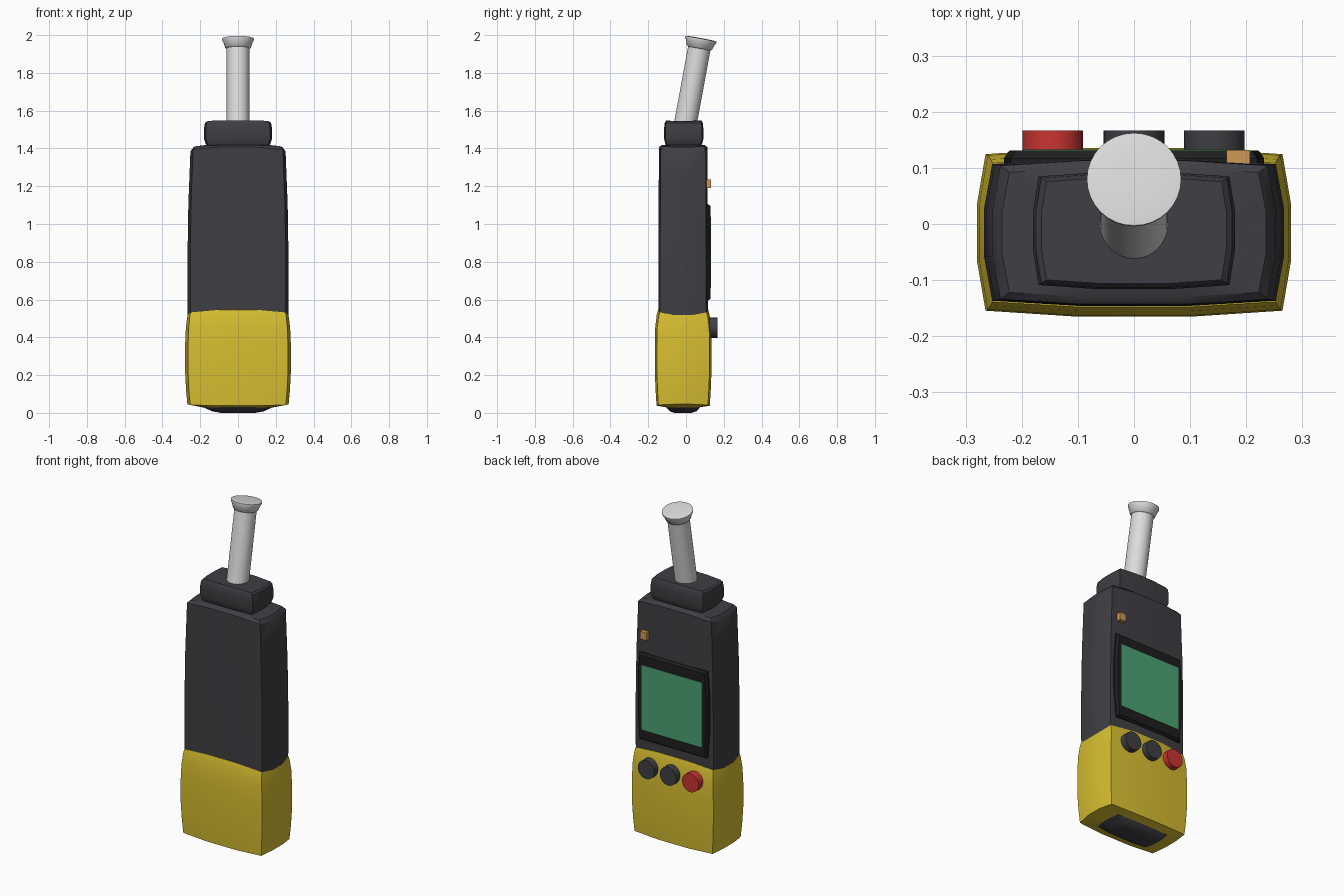
import bpy, bmesh, math
from mathutils import Matrix, Vector

if "Cube" in bpy.data.objects:
    bpy.data.objects.remove(bpy.data.objects["Cube"])

CY = -0.015  # depth centre of the handheld case


def mat(name, r, g, b):
    m = bpy.data.materials.new(name)
    m.diffuse_color = (r, g, b, 1)
    m.use_nodes = True
    m.node_tree.nodes["Principled BSDF"].inputs["Base Color"].default_value = m.diffuse_color
    return m


YELLOW = mat("yellow", 0.68, 0.52, 0.03)
DARK = mat("charcoal", 0.05, 0.05, 0.058)
BLACK = mat("black", 0.013, 0.013, 0.014)
GREEN = mat("screen green", 0.07, 0.36, 0.17)
RED = mat("red", 0.58, 0.035, 0.03)
GREY = mat("light grey", 0.72, 0.72, 0.72)
ORANGE = mat("orange", 0.62, 0.32, 0.09)


def finish(name, bm, material, angle=35):
    bmesh.ops.recalc_face_normals(bm, faces=bm.faces[:])
    me = bpy.data.meshes.new(name)
    bm.to_mesh(me)
    bm.free()
    me.materials.append(material)
    ob = bpy.data.objects.new(name, me)
    bpy.context.collection.objects.link(ob)
    bpy.ops.object.select_all(action='DESELECT')
    ob.select_set(True)
    bpy.context.view_layer.objects.active = ob
    bpy.ops.object.shade_smooth_by_angle(angle=math.radians(angle))
    return ob


# Rounded twelve-sided case section: (x, y, rim lift)
SECTION = [(1, .33, -1), (.945, .93, 0), (.37, 1, 1), (-.37, 1, 1), (-.945, .93, 0), (-1, .33, -1),
           (-1, -.33, -1), (-.945, -.93, 0), (-.37, -1, 1), (.37, -1, 1), (.945, -.93, 0), (1, -.33, -1)]


def loft(name, rings, material, cy=CY, angle=35):
    """Rings are (half width, half depth, height, rim lift)."""
    bm = bmesh.new()
    loops = [[bm.verts.new((x * hx, cy + y * hy, z + d * lift)) for x, y, d in SECTION]
             for hx, hy, z, lift in rings]
    for a, b in zip(loops, loops[1:]):
        for i in range(12):
            j = (i + 1) % 12
            bm.faces.new((a[i], a[j], b[j], b[i]))
    bm.faces.new(loops[0])
    bm.faces.new(loops[-1])
    return finish(name, bm, material, angle)


def lathe(name, profile, material, base, axis, sides=32, angle=35):
    """Turn a (radius, distance) profile around an axis."""
    bm = bmesh.new()
    turn = Vector((0, 0, 1)).rotation_difference(Vector(axis)).to_matrix().to_4x4()
    turn = Matrix.Translation(base) @ turn
    loops = []
    for r, h in profile:
        loops.append([bm.verts.new(turn @ Vector((r * math.cos(t), r * math.sin(t), h)))
                      for t in (2 * math.pi * i / sides for i in range(sides))])
    for a, b in zip(loops, loops[1:]):
        for i in range(sides):
            j = (i + 1) % sides
            bm.faces.new((a[i], a[j], b[j], b[i]))
    bm.faces.new(loops[0])
    bm.faces.new(loops[-1])
    return finish(name, bm, material, angle)


def plate(name, outlines, material):
    """Stack of upright outlines, each (y, [(x, z), ...])."""
    bm = bmesh.new()
    loops = [[bm.verts.new((x, y, z)) for x, z in pts] for y, pts in outlines]
    n = len(loops[0])
    for a, b in zip(loops, loops[1:]):
        for i in range(n):
            j = (i + 1) % n
            bm.faces.new((a[i], a[j], b[j], b[i]))
    bm.faces.new(loops[0])
    bm.faces.new(loops[-1])
    return finish(name, bm, material, 20)


def rect(hx, z0, z1, cx=0):
    return [(cx - hx, z0), (cx + hx, z0), (cx + hx, z1), (cx - hx, z1)]


def bowed(hx, z0, z1, bow):
    """Rectangle whose sides bulge outward at mid height."""
    a, b = z0 + (z1 - z0) * .3, z0 + (z1 - z0) * .7
    h = hx - bow
    return [(-h, z0), (h, z0), (hx, a), (hx, b), (h, z1), (-h, z1), (-hx, b), (-hx, a)]


# Main dark case
loft("case", [(.262, .128, .30, .0), (.267, .131, .55, .0), (.267, .131, .85, .0),
              (.263, .130, 1.10, .0), (.256, .129, 1.28, .0), (.252, .128, 1.395, .012),
              (.235, .115, 1.412, .005), (.15, .07, 1.42, 0)], DARK)

# Yellow grip sleeve
loft("grip", [(.15, .075, .022, 0), (.19, .09, .03, 0), (.268, .141, .042, -.004),
              (.275, .146, .12, 0), (.28, .150, .22, 0), (.28, .150, .36, 0),
              (.276, .148, .45, 0), (.270, .140, .51, .01), (.267, .133, .532, .014),
              (.255, .122, .534, .014)], YELLOW)

# Dark foot under the grip
loft("foot", [(.09, .045, 0, 0), (.135, .07, .008, 0), (.185, .09, .03, 0), (.185, .09, .05, 0)], DARK)

# Collar around the probe
loft("collar", [(.155, .085, 1.405, 0), (.17, .097, 1.422, 0), (.18, .104, 1.45, 0),
                (.18, .104, 1.505, 0), (.175, .101, 1.535, 0), (.165, .094, 1.546, .003)],
     DARK, cy=-.012)

# Tilted probe rod and flared tip
AXIS = Vector((0, .184, 1)).normalized()
TOP = Vector((0, .080, 1.983))
lathe("probe_rod", [(.06, -.52), (.06, -.04)], GREY, TOP, AXIS)
lathe("probe_tip", [(.058, -.056), (.068, -.05), (.076, -.025), (.084, -.01), (.084, -.002),
                    (.07, .0), (.035, .001)], GREY, TOP, AXIS, angle=80)

# Display bezel and screen
plate("bezel", [(.09, bowed(.232, .595, 1.105, .012)), (.117, bowed(.232, .595, 1.105, .012)),
                (.131, bowed(.222, .605, 1.095, .012))], BLACK)
plate("screen", [(.128, rect(.198, .66, 1.04)), (.133, rect(.198, .66, 1.04))], GREEN)

# Three round buttons
for label, x, m in (("red", -.145, RED), ("middle", 0, DARK), ("right", .143, DARK)):
    lathe(label + "_button", [(.054, 0), (.054, .067)], m, Vector((x, .10, .45)), (0, 1, 0), 24)

# Indicator lamp
plate("indicator", [(.09, rect(.021, 1.19, 1.235, .186)), (.132, rect(.021, 1.19, 1.235, .186))], ORANGE)
